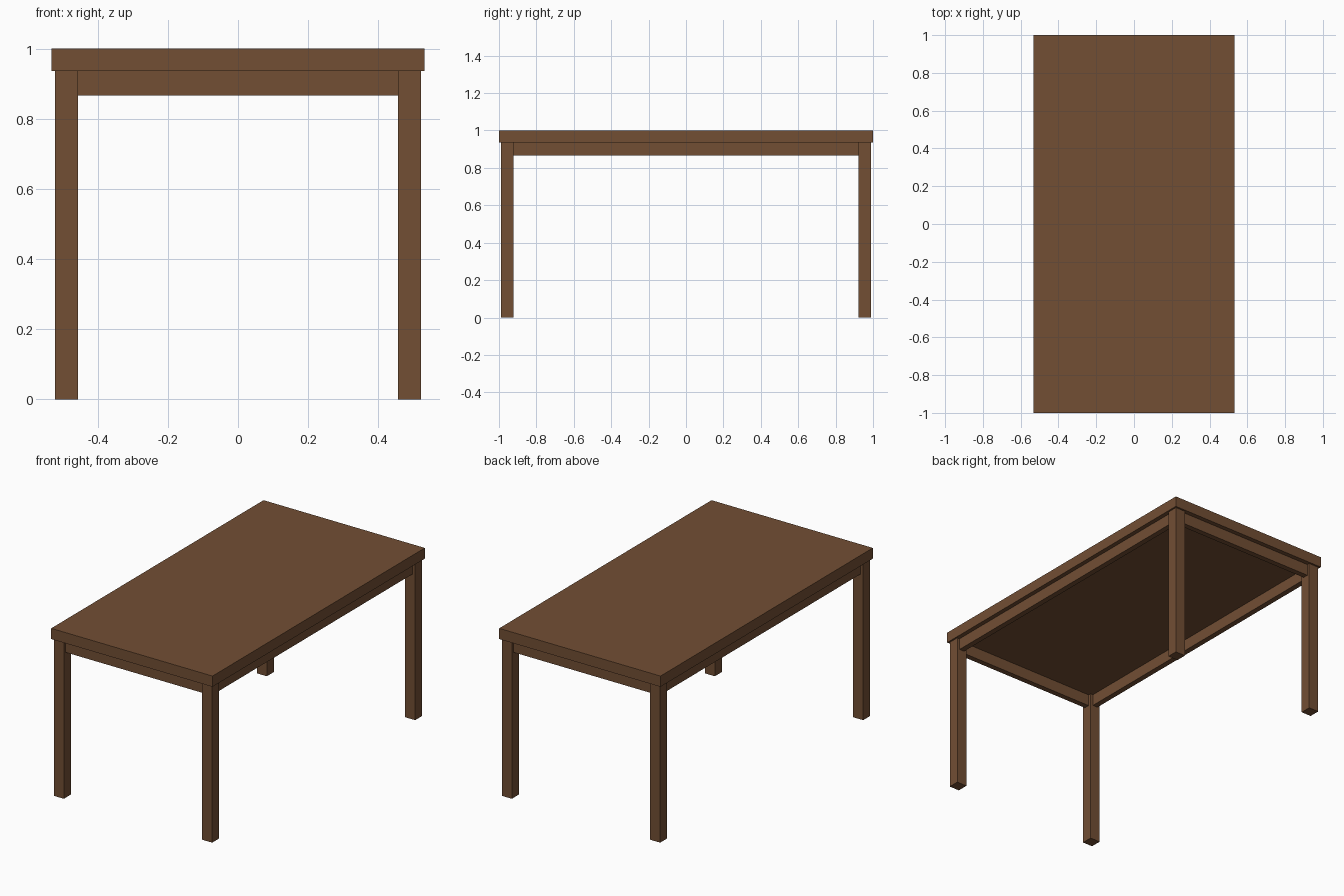
import bpy

if "Cube" in bpy.data.objects:
    bpy.data.objects.remove(bpy.data.objects["Cube"])

wood = bpy.data.materials.new("brown wood")
wood.diffuse_color = (0.168, 0.077, 0.034, 1.0)
wood.use_nodes = True
wood.node_tree.nodes["Principled BSDF"].inputs["Base Color"].default_value = wood.diffuse_color


def box(name, x, y, z):
    """Box from (min, max) ranges on each axis."""
    bpy.ops.mesh.primitive_cube_add(size=1, location=[(a + b) / 2 for a, b in (x, y, z)])
    ob = bpy.context.object
    ob.name = name
    ob.scale = [b - a for a, b in (x, y, z)]
    bpy.ops.object.transform_apply(location=False, rotation=False, scale=True)
    ob.data.materials.append(wood)
    return ob


def span(side, a, b):
    return tuple(sorted((side * a, side * b)))


UNDER = 0.936                  # underside of the top
LX, LY, LEG = 0.522, 0.989, 0.066   # outer leg faces and leg width
IN, THICK, LOW = 0.016, 0.033, 0.867  # apron inset, thickness, bottom

# Table top
box("table_top", (-0.532, 0.532), (-1, 1), (UNDER, 1))

# Legs
for sy, fb in ((-1, "front"), (1, "back")):
    for sx, lr in ((-1, "left"), (1, "right")):
        box(f"{fb}_{lr}_leg", span(sx, LX - LEG, LX), span(sy, LY - LEG, LY), (0, UNDER))

# Aprons set centrally between the legs
for s, fb, lr in ((-1, "front", "left"), (1, "back", "right")):
    box(f"{fb}_apron", (-LX + LEG, LX - LEG), span(s, LY - IN - THICK, LY - IN), (LOW, UNDER))
    box(f"{lr}_apron", span(s, LX - IN - THICK, LX - IN), (-LY + LEG, LY - LEG), (LOW, UNDER))
